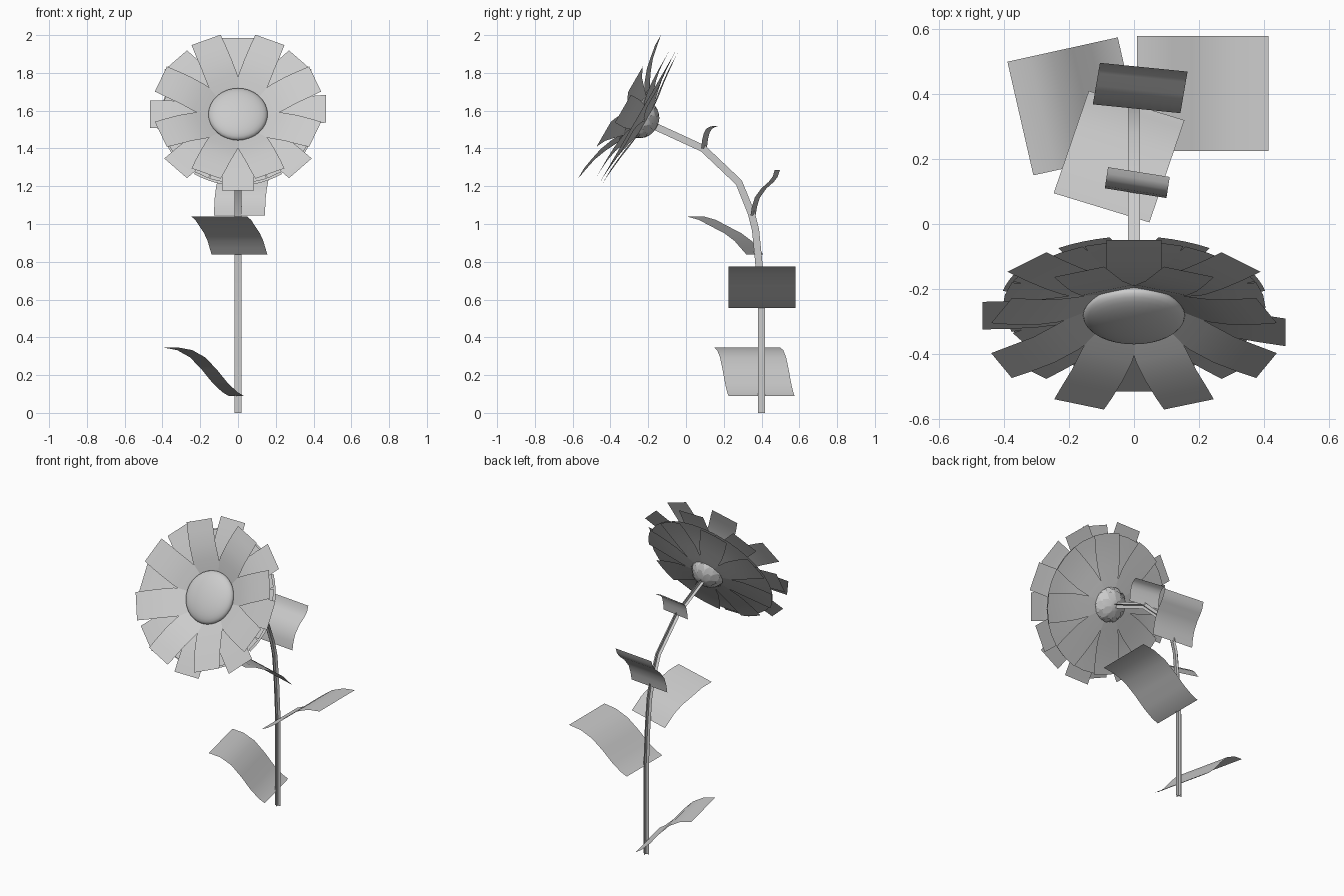
import bpy, bmesh, math
from mathutils import Vector, Matrix

if "Cube" in bpy.data.objects:
    bpy.data.objects.remove(bpy.data.objects["Cube"])

grey = bpy.data.materials.new("light_grey")
grey.diffuse_color = (0.6, 0.6, 0.6, 1)
grey.use_nodes = True
grey.node_tree.nodes["Principled BSDF"].inputs["Base Color"].default_value = grey.diffuse_color


def finish(name, bm, angle=40):
    me = bpy.data.meshes.new(name)
    bm.to_mesh(me)
    bm.free()
    ob = bpy.data.objects.new(name, me)
    bpy.context.collection.objects.link(ob)
    me.materials.append(grey)
    bpy.ops.object.select_all(action='DESELECT')
    ob.select_set(True)
    bpy.context.view_layer.objects.active = ob
    bpy.ops.object.shade_smooth_by_angle(angle=math.radians(angle))
    return ob


def strip(bm, rows):
    """Sheet through rows of points."""
    vs = [[bm.verts.new(p) for p in row] for row in rows]
    for a, b in zip(vs, vs[1:]):
        for i in range(len(a) - 1):
            bm.faces.new((a[i], a[i + 1], b[i + 1], b[i]))


# Stem: two crossed ribbons along a bent path
path = [(0.40, 0), (0.40, 0.55), (0.385, 0.80), (0.368, 0.97), (0.345, 1.06),
        (0.28, 1.22), (0.09, 1.40), (-0.16, 1.515)]
bm = bmesh.new()
pts = [Vector((0, y, z)) for y, z in path]
across, upright = [], []
for i, p in enumerate(pts):
    d = (pts[min(i + 1, len(pts) - 1)] - pts[max(i - 1, 0)]).normalized()
    side = Vector((0.019, 0, 0))
    up = d.cross(side)
    across.append([p - side, p, p + side])
    upright.append([p - up, p, p + up])
strip(bm, across)
strip(bm, upright)
finish("stem", bm, 30)

# Leaves: wide sheets bent in an S (base, tip, width vector, run/rise profile)
GENTLE = [(0, 0), (.1, .08), (.25, .27), (.42, .55), (.6, .8), (.8, .95), (1, 1)]
FLAT = [(0, 0), (.09, .16), (.2, .36), (.38, .57), (.57, .72), (.8, .91), (1, 1)]
STEEP = [(0, 0), (.06, .2), (.18, .4), (.45, .6), (.75, .74), (.92, .86), (1, 1)]
HOOK = [(0, 0), (.05, .2), (.1, .42), (.22, .68), (.42, .87), (.7, .95), (1, 1)]
leaves = [
    ("low_left_leaf", (-.01, .40, .09), (-.35, .325, .345), (.08, -.35), GENTLE),
    ("low_right_leaf", (.01, .402, .555), (.415, .402, .775), (0, -.355), GENTLE),
    ("front_leaf", (.008, .365, .838), (-.10, .05, 1.04), (.295, -.09), FLAT),
    ("back_leaf", (.008, .355, 1.045), (.03, .483, 1.285), (.27, -.027), STEEP),
    ("top_leaf", (.005, .095, 1.40), (.015, .16, 1.52), (.19, -.03), HOOK),
]
for name, base, tip, w, prof in leaves:
    b, t, w = Vector(base), Vector(tip), Vector((w[0], w[1], 0))
    rows = []
    for s, f in prof:
        c = b.lerp(t, s)
        c.z = b.z + (t.z - b.z) * f
        rows.append([c - w / 2, c, c + w / 2])
    bm = bmesh.new()
    strip(bm, rows)
    finish(name, bm, 60)

# Flower head frame: local x across, local y up the face, local z outwards
N = Vector((0, -0.866, 0.5))
U = Vector((0, 0.5, 0.866))
C = U * 1.228 + N * 1.035
head = Matrix(((1, U.x, N.x, C.x), (0, U.y, N.y, C.y), (0, U.z, N.z, C.z), (0, 0, 0, 1)))


def petal_ring(name, start, prof, bow=0.0, lifted=None):
    """Eight petals; prof lists radius, height and half width.
    bow rounds the tip; the petal numbered lifted bends forward."""
    bm = bmesh.new()
    for k in range(8):
        rot = Matrix.Rotation(start + math.tau * k / 8, 4, 'Z')
        lift = 0.15 if k == lifted else 0
        strip(bm, [[head @ rot @ Vector((x * hw, r - bow * x * x * r, h + lift * (r - .07)))
                    for x in (1, .5, 0, -.5, -1)] for r, h, hw in prof])
    finish(name, bm, 60)


petal_ring("front_petals", math.pi / 8,
           [(.07, -.045, .05), (.14, -.012, .075), (.22, .027, .085),
            (.30, .055, .085), (.38, .07, .085), (.442, .08, .083)])
petal_ring("middle_petals", 0,
           [(.07, -.06, .05), (.14, -.04, .075), (.22, -.018, .085),
            (.30, -.007, .085), (.38, -.002, .085), (.467, 0, .085)], lifted=6)
petal_ring("inner_back_petals", 0,
           [(.07, -.07, .03), (.14, -.06, .058), (.22, -.045, .091),
            (.30, -.036, .12), (.36, -.032, .14), (.405, -.03, .152)], 0.07)
petal_ring("outer_back_petals", math.pi / 8,
           [(.07, -.08, .03), (.14, -.072, .058), (.22, -.06, .075),
            (.30, -.052, .082), (.36, -.047, .085), (.41, -.045, .086)], 0.02)

# Flower centre: flattened ball
bm = bmesh.new()
bmesh.ops.create_uvsphere(bm, u_segments=32, v_segments=16, radius=1,
                          matrix=head @ Matrix.Diagonal((.157, .157, .048, 1)))
finish("flower_centre", bm, 60)

# Flower cup: half ball behind the petals
bm = bmesh.new()
bmesh.ops.create_uvsphere(bm, u_segments=20, v_segments=12, radius=1)
bmesh.ops.delete(bm, geom=[v for v in bm.verts if v.co.z > 0.01], context='VERTS')
cup = head @ Matrix.Translation((0, 0, -.055)) @ Matrix.Diagonal((.102, .102, .09, 1))
bm.transform(cup)
finish("flower_cup", bm, 60)

# Cup scales: pointed plates in overlapping rings
bm = bmesh.new()
for ring, (lo, hi) in enumerate([(20, 50), (42, 72), (64, 95)]):
    n = 8 + 2 * ring
    for k in range(n):
        a = math.tau * (k + 0.5 * (ring % 2)) / n

        def on_cup(polar, da, r):
            p = math.radians(polar)
            return cup @ Vector((r * math.sin(p) * math.cos(a + da),
                                 r * math.sin(p) * math.sin(a + da), -r * math.cos(p)))
        h = math.pi / n * 0.9
        mid = (lo + hi) / 2
        strip(bm, [[on_cup(lo, -h, 1.01), on_cup(lo, h, 1.01)],
                   [on_cup(mid, -h, 1.04), on_cup(mid, h, 1.04)],
                   [on_cup(hi, -h * .4, 1.07), on_cup(hi, h * .4, 1.07)]])
finish("cup_scales", bm, 30)
